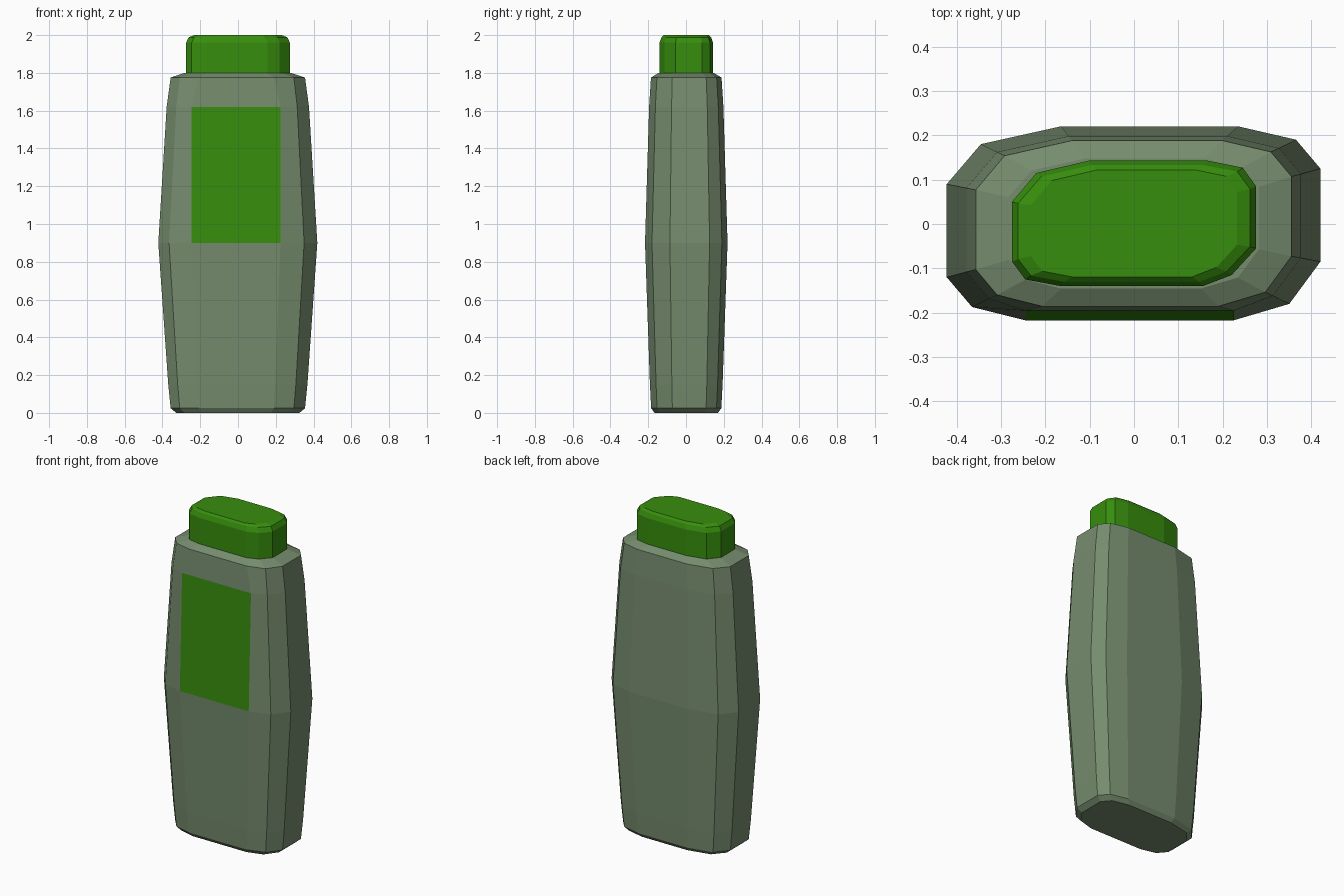
import bpy, bmesh

if "Cube" in bpy.data.objects:
    bpy.data.objects.remove(bpy.data.objects["Cube"])

# Colours
def material(name, rgb):
    m = bpy.data.materials.new(name)
    m.diffuse_color = (*rgb, 1)
    m.use_nodes = True
    m.node_tree.nodes["Principled BSDF"].inputs["Base Color"].default_value = m.diffuse_color
    return m

body_mat = material("grey green", (0.18, 0.262, 0.155))
green_mat = material("bright green", (0.038, 0.27, 0.004))

# Twelve-sided cross-sections; the first two points are the front facet
BODY = [(-.245, -.217), (.225, -.217), (.35, -.18), (.42, -.085), (.42, .125), (.365, .19),
        (.235, .22), (-.165, .22), (-.345, .18), (-.422, .09), (-.422, -.12), (-.365, -.187)]
CAP = [(-.165, -.14), (.155, -.14), (.22, -.115), (.275, -.055), (.275, .085), (.245, .127),
       (.165, .143), (-.1, .143), (-.22, .115), (-.275, .05), (-.275, -.085), (-.245, -.125)]


def loft(name, outline, rings, mats, label_z=None):
    """Stack scaled copies of the outline; rings are (z, x scale, y scale)."""
    bm = bmesh.new()
    n = len(outline)
    layers = []
    for z, sx, sy in rings:
        layer = []
        for i, (x, y) in enumerate(outline):
            # the front facet keeps its width along the label
            k = 1 if label_z and i < 2 and z in label_z else sx
            layer.append(bm.verts.new((x * k, y * sy, z)))
        layers.append(layer)
    for (lo, hi), ring in zip(zip(layers, layers[1:]), rings):
        for i in range(n):
            j = (i + 1) % n
            f = bm.faces.new((lo[i], lo[j], hi[j], hi[i]))
            if label_z and i == 0 and ring[0] == label_z[0]:
                f.material_index = 1
    bm.faces.new(layers[0][::-1])
    bm.faces.new(layers[-1])
    bmesh.ops.recalc_face_normals(bm, faces=bm.faces)
    me = bpy.data.meshes.new(name)
    bm.to_mesh(me)
    bm.free()
    for m in mats:
        me.materials.append(m)
    ob = bpy.data.objects.new(name, me)
    bpy.context.collection.objects.link(ob)
    return ob


# Bottle body with painted front label
loft("bottle_body", BODY,
     [(0, .775, .77), (.025, .845, .85), (.15, .875, .88), (.9, 1, 1),
      (1.62, .895, .9), (1.775, .845, .855), (1.8, .67, .67)],
     [body_mat, green_mat], label_z=(.9, 1.62))

# Cap with a bevelled top edge
loft("cap", CAP,
     [(1.79, 1, 1), (1.96, 1, 1), (1.988, .95, .93), (2.0, .845, .85)], [green_mat])
